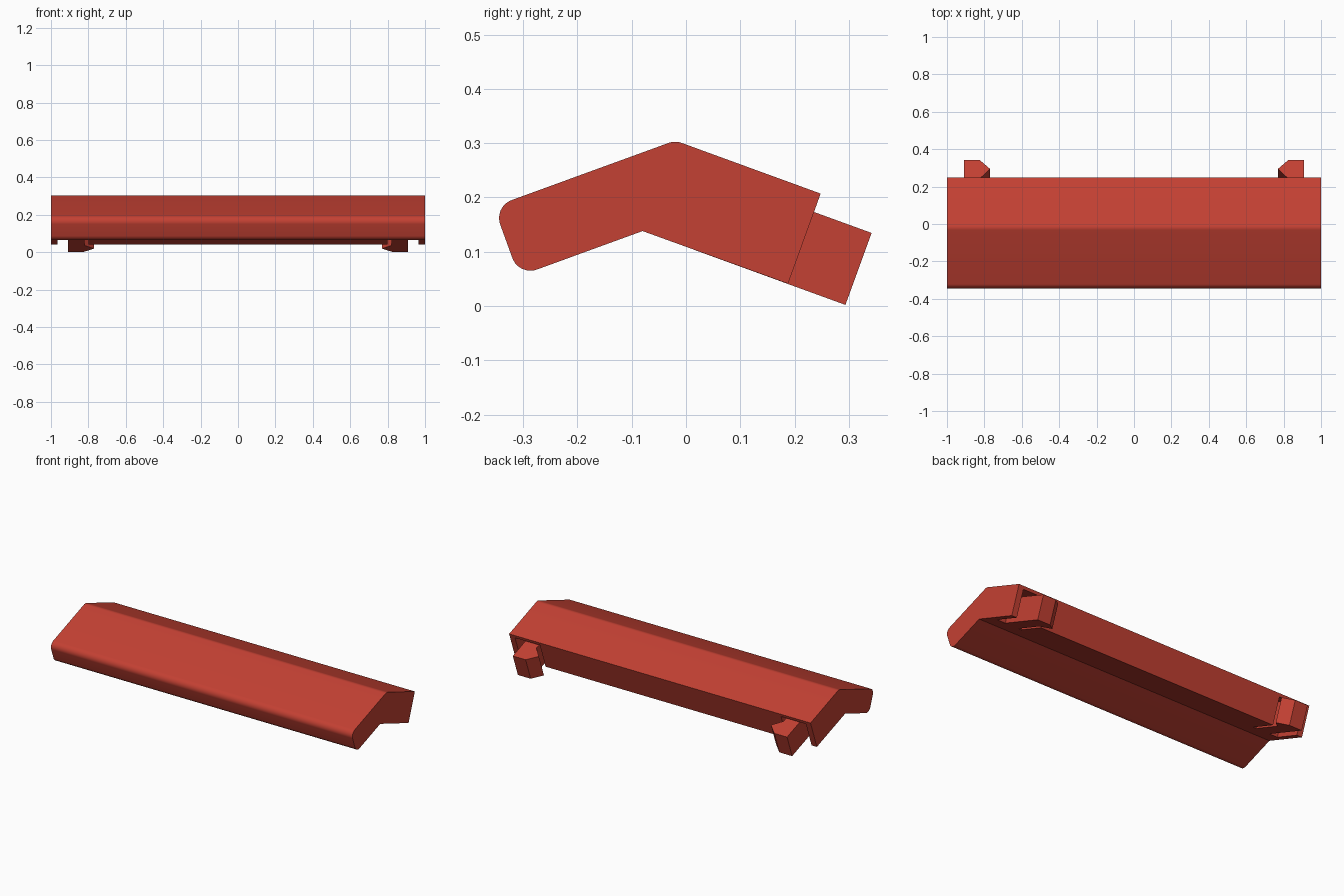
import bpy, bmesh, math
from mathutils import Vector

if "Cube" in bpy.data.objects:
    bpy.data.objects.remove(bpy.data.objects["Cube"])

red = bpy.data.materials.new("brick red")
red.diffuse_color = (0.55, 0.052, 0.033, 1)
red.use_nodes = True
red.node_tree.nodes["Principled BSDF"].inputs["Base Color"].default_value = red.diffuse_color

# Tilted frame on the rear slab: u runs down the slope, n is its upward normal
T = math.radians(20)
EDGE = Vector((0, 0.248, 0.207))
U = Vector((0, math.cos(T), -math.sin(T)))
N = Vector((0, math.sin(T), math.cos(T)))


def prism(name, points, offset):
    """Extrude a planar outline by an offset vector."""
    bm = bmesh.new()
    face = bm.faces.new([bm.verts.new(p) for p in points])
    new = bmesh.ops.extrude_face_region(bm, geom=[face])["geom"]
    bmesh.ops.translate(bm, vec=offset, verts=[v for v in new if isinstance(v, bmesh.types.BMVert)])
    bmesh.ops.recalc_face_normals(bm, faces=bm.faces)
    mesh = bpy.data.meshes.new(name)
    bm.to_mesh(mesh)
    bm.free()
    mesh.materials.append(red)
    ob = bpy.data.objects.new(name, mesh)
    bpy.context.collection.objects.link(ob)
    return ob


def tilted(name, xu, top, bottom):
    """Extrude an (x, u) outline through the slab thickness."""
    pts = [EDGE + Vector((x, 0, 0)) + U * u + N * top for x, u in xu]
    return prism(name, pts, N * (bottom - top))


def rounded(corners, steps=8):
    """Fillet the (y, z, radius) corners of an outline."""
    out = []
    for i, (y, z, r) in enumerate(corners):
        c = Vector((y, z))
        if r == 0:
            out.append(c)
            continue
        a = (Vector(corners[i - 1][:2]) - c).normalized()
        b = (Vector(corners[(i + 1) % len(corners)][:2]) - c).normalized()
        half = a.angle(b) / 2
        mid = c + (a + b).normalized() * (r / math.sin(half))
        p = c + a * (r / math.tan(half)) - mid
        q = c + b * (r / math.tan(half)) - mid
        for k in range(steps + 1):
            t = k / steps
            out.append(mid + p.lerp(q, t).normalized() * r)
    return out


# Bent cover: chevron profile with rounded front lip and ridge
profile = rounded([(0.248, 0.207, 0), (-0.02, 0.3047, 0.035), (-0.3542, 0.183, 0.035),
                   (-0.3077, 0.0551, 0.035), (-0.08, 0.138, 0), (0.188, 0.041, 0)])
cover = prism("cover", [(-1, p.x, p.y) for p in profile], Vector((2, 0, 0)))

# Clip pockets, open to the rear and below
for s in (-1, 1):
    cutter = tilted("pocket_cutter", [(s * 0.80, -0.17), (s * 0.965, -0.17),
                                      (s * 0.965, 0.05), (s * 0.80, 0.05)], -0.018, -0.3)
    cutter.hide_render = True
    mod = cover.modifiers.new("pocket", 'BOOLEAN')
    mod.operation = 'DIFFERENCE'
    mod.solver = 'EXACT'
    mod.object = cutter
    bpy.context.view_layer.objects.active = cover
    bpy.ops.object.modifier_apply(modifier=mod.name)
    bpy.data.objects.remove(cutter)

bpy.ops.object.select_all(action='DESELECT')
cover.select_set(True)
bpy.context.view_layer.objects.active = cover
bpy.ops.object.shade_smooth_by_angle(angle=math.radians(30))

# Barbed snap clips, mirrored left and right
for s, side in ((-1, "left"), (1, "right")):
    outline = [(0.91, -0.18), (0.91, 0.113), (0.825, 0.113), (0.77, 0.063), (0.82, 0.012), (0.82, -0.18)]
    tilted(side + "_clip", [(s * x, u) for x, u in outline], -0.036, -0.177)
